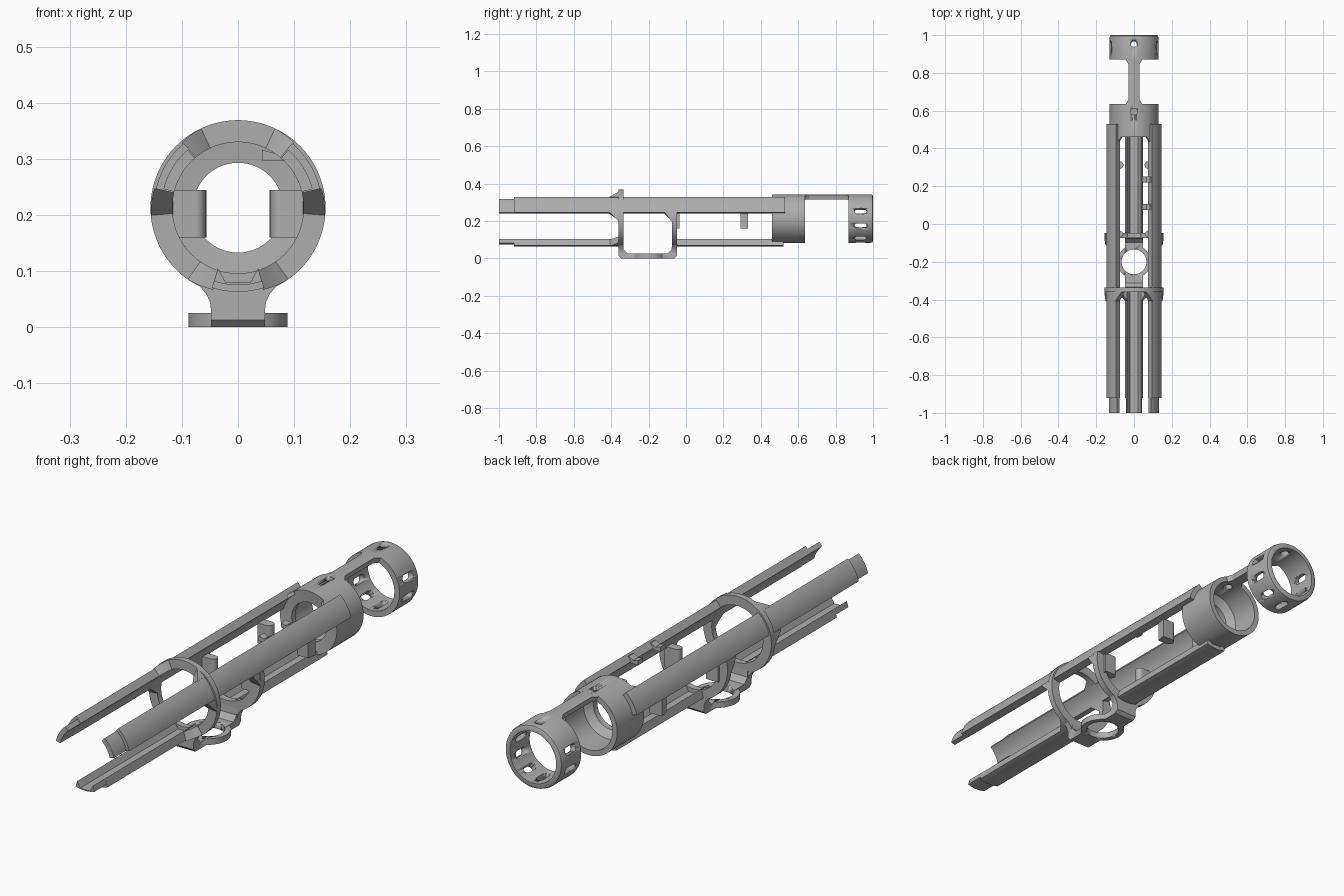
import bpy, bmesh, math
from mathutils import Vector

if "Cube" in bpy.data.objects:
    bpy.data.objects.remove(bpy.data.objects["Cube"])

AXIS_Z = 0.213
metal = bpy.data.materials.new("light grey metal")
metal.use_nodes = True
GREY = (0.42, 0.42, 0.42, 1)
metal.diffuse_color = GREY
metal.node_tree.nodes["Principled BSDF"].inputs["Base Color"].default_value = GREY


def finish(name, bm):
    bmesh.ops.recalc_face_normals(bm, faces=bm.faces)
    mesh = bpy.data.meshes.new(name)
    bm.to_mesh(mesh)
    bm.free()
    mesh.materials.append(metal)
    ob = bpy.data.objects.new(name, mesh)
    bpy.context.collection.objects.link(ob)
    bpy.context.view_layer.objects.active = ob
    bpy.ops.object.select_all(action='DESELECT')
    ob.select_set(True)
    bpy.ops.object.shade_smooth_by_angle(angle=math.radians(30))
    return ob


def polar(r, deg, y=0):
    a = math.radians(deg)
    return Vector((r * math.cos(a), y, AXIS_Z + r * math.sin(a)))


def sweep(name, start, a0, a1, end=None):
    """Turn a closed (radius, y) profile about the long axis, blending start to end."""
    end = end or start
    full = abs(a1 - a0) >= 360
    steps = max(3, round(abs(a1 - a0) / 4))
    bm = bmesh.new()
    rows = []
    for i in range(steps if full else steps + 1):
        t = i / steps
        rows.append([bm.verts.new(polar(p[0] + (q[0] - p[0]) * t, a0 + (a1 - a0) * t,
                                        p[1] + (q[1] - p[1]) * t))
                     for p, q in zip(start, end)])
    n = len(start)
    for i in range(steps):
        a, b = rows[i], rows[(i + 1) % len(rows)]
        for k in range(n):
            j = (k + 1) % n
            bm.faces.new((a[k], a[j], b[j], b[k]))
    if not full:
        bm.faces.new(rows[0])
        bm.faces.new(rows[-1])
    return finish(name, bm)


def prism(name, pts, axis, lo, hi):
    """Extrude a flat outline along the given axis."""
    bm = bmesh.new()

    def place(p, d):
        v = list(p)
        v.insert(axis, d)
        return bm.verts.new(v)
    a = [place(p, lo) for p in pts]
    b = [place(p, hi) for p in pts]
    bm.faces.new(a)
    bm.faces.new(b)
    for i in range(len(pts)):
        j = (i + 1) % len(pts)
        bm.faces.new((a[i], a[j], b[j], b[i]))
    return finish(name, bm)


def rect(r0, r1, y0, y1):
    return [(r0, y0), (r1, y0), (r1, y1), (r0, y1)]


def box(x0, x1, y0, y1):
    return [(x0, y0), (x1, y0), (x1, y1), (x0, y1)]


def disc(cx, cy, r, a0=0, a1=360, n=40):
    return [(cx + r * math.cos(math.radians(a0 + (a1 - a0) * i / n)),
             cy + r * math.sin(math.radians(a0 + (a1 - a0) * i / n))) for i in range(n)]


def boolean(ob, other, op='DIFFERENCE'):
    m = ob.modifiers.new(op.lower(), 'BOOLEAN')
    m.object, m.operation, m.solver = other, op, 'EXACT'
    other.hide_render = True
    other.hide_viewport = True
    bpy.context.view_layer.objects.active = ob
    bpy.ops.object.modifier_apply(modifier=m.name)
    bpy.data.objects.remove(other)


R_IN, RAIL, RING = 0.117, 0.15, 0.156
SIDES = (("left", lambda a: a), ("right", lambda a: 180 - a))

# Side rails with stepped tips
for side, ang in SIDES:
    sweep(side + "_rail", rect(R_IN, RAIL, -0.92, 0.53), ang(13), ang(50))
    sweep(side + "_rail_tip", rect(R_IN, 0.137, -1, -0.92), ang(14), ang(49))

# Grooved bottom rail, in front of and behind the window
GROOVE = [(0.036, 0.105), (0.022, 0.08), (-0.022, 0.08), (-0.036, 0.105)]


def grooved(name, r, y0, y1):
    arc = [polar(r, -108 + 3 * i) for i in range(13)]
    prism(name, [(v.x, v.z) for v in arc] + GROOVE, 1, y0, y1)


grooved("bottom_rail_tip", 0.138, -1, -0.92)
grooved("bottom_rail_front", RAIL, -0.92, -0.345)
grooved("bottom_rail_rear", RAIL, -0.065, 0.52)

# Hoops joining the rails, with chamfered corners
sweep("front_hoop", rect(R_IN, RING, -0.36, -0.335), 0, 360)
sweep("rear_hoop", rect(R_IN, RING, -0.075, -0.048), 13, -193)
for side, ang in SIDES:
    for label, a, b in (("lower", 13, -5), ("upper", 49, 65), ("bottom", -73, -55)):
        sweep(f"front_hoop_{label}_gusset_{side}", rect(R_IN, RAIL + 0.003, -0.41, -0.35),
              ang(a), ang(b), rect(R_IN, RING, -0.361, -0.35))
    sweep("rear_hoop_gusset_" + side, rect(R_IN, RAIL + 0.003, -0.115, -0.06),
          ang(13), ang(-6), rect(R_IN, RING, -0.076, -0.06))
    sweep("collar_gusset_" + side, rect(R_IN, 0.13, 0.435, 0.47),
          ang(49), ang(58), rect(R_IN, 0.13, 0.459, 0.47))

# Lower bracket: U-shaped strap with a round eye
strap = [(-0.36, 0.075), (-0.36, 0.013), (-0.347, 0), (-0.062, 0), (-0.048, 0.013),
         (-0.048, 0.075), (-0.075, 0.075), (-0.077, 0.048), (-0.097, 0.026),
         (-0.313, 0.026), (-0.333, 0.048), (-0.335, 0.075)]
bracket = prism("lower_bracket", strap, 0, -0.048, 0.048)
boolean(bracket, prism("eye", disc(0, -0.2, 0.088, n=64), 2, 0, 0.025), 'UNION')
boolean(bracket, prism("eye_hole", disc(0, -0.2, 0.066, n=64), 2, -0.1, 0.1))
half = [(0.048, 0.03), (0.05, 0.045), (0.056, 0.058), (0.068, 0.073)]
neck = half + [(-x, z) for x, z in reversed(half)]
prism("bracket_front_neck", neck, 1, -0.36, -0.335)
prism("bracket_rear_neck", neck, 1, -0.075, -0.048)

# Collar with an inner lip, and the slotted end ring
collar = sweep("collar", [(0.08, 0.465), (0.13, 0.46), (0.13, 0.635), (0.108, 0.635),
                          (0.108, 0.515), (0.08, 0.49)], 0, 360)
end_ring = sweep("end_ring", [(0.106, 0.87), (0.13, 0.87), (0.13, 0.985), (0.127, 0.996),
                              (0.12, 1), (0.106, 1)], 0, 360)
boolean(collar, prism("collar_hole", disc(0, 0.595, 0.017), 2, 0.25, 0.4))
boolean(end_ring, prism("ring_hole", disc(0, 0.955, 0.017), 2, 0.25, 0.4))
for k in range(7):
    # Rounded slot cutter along y, turned about the axis
    a = 18 - 36 * k
    outline = disc(0, 0.952, 0.015, 0, 180, 12) + disc(0, 0.915, 0.015, 180, 360, 12)
    slot = prism("slot", outline, 2, 0.08, 0.16)
    slot.rotation_euler = (0, math.radians(90 - a), 0)
    slot.location = (0, 0, AXIS_Z)
    bpy.context.view_layer.update()
    boolean(end_ring, slot)

# Top strap between collar and end ring, flared at both ends
sweep("top_strap", rect(0.106, 0.13, 0.625, 0.88), 77, 103)
for side, ang in SIDES:
    for label, root, tip in (("front", 0.63, 0.66), ("rear", 0.875, 0.842)):
        sweep(f"strap_{label}_fillet_{side}", rect(0.106, 0.13, root, tip), ang(78), ang(71),
              rect(0.106, 0.13, root, root + (tip - root) * 0.25))

# Hanging guide blocks with rounded inner ends
for side, s in (("left", 1), ("right", -1)):
    for label, y, r in (("front", -0.053, 0.018), ("rear", 0.312, 0.02)):
        plan = disc(0.076, y, r, 90, 270, 16) + [(0.076, y - r), (0.116, y - r),
                                                 (0.122, y + r)]
        prism(f"{label}_guide_block_{side}", [(s * px, py) for px, py in plan],
              2, 0.16, 0.245)

# Small tabs on the left rail
for label, y in (("front", 0.09), ("rear", 0.235)):
    prism(label + "_tab", [(0.043, 0.296), (0.085, 0.296), (0.1, 0.32), (0.085, 0.322),
                           (0.066, 0.31), (0.043, 0.316)], 1, y - 0.016, y + 0.016)
